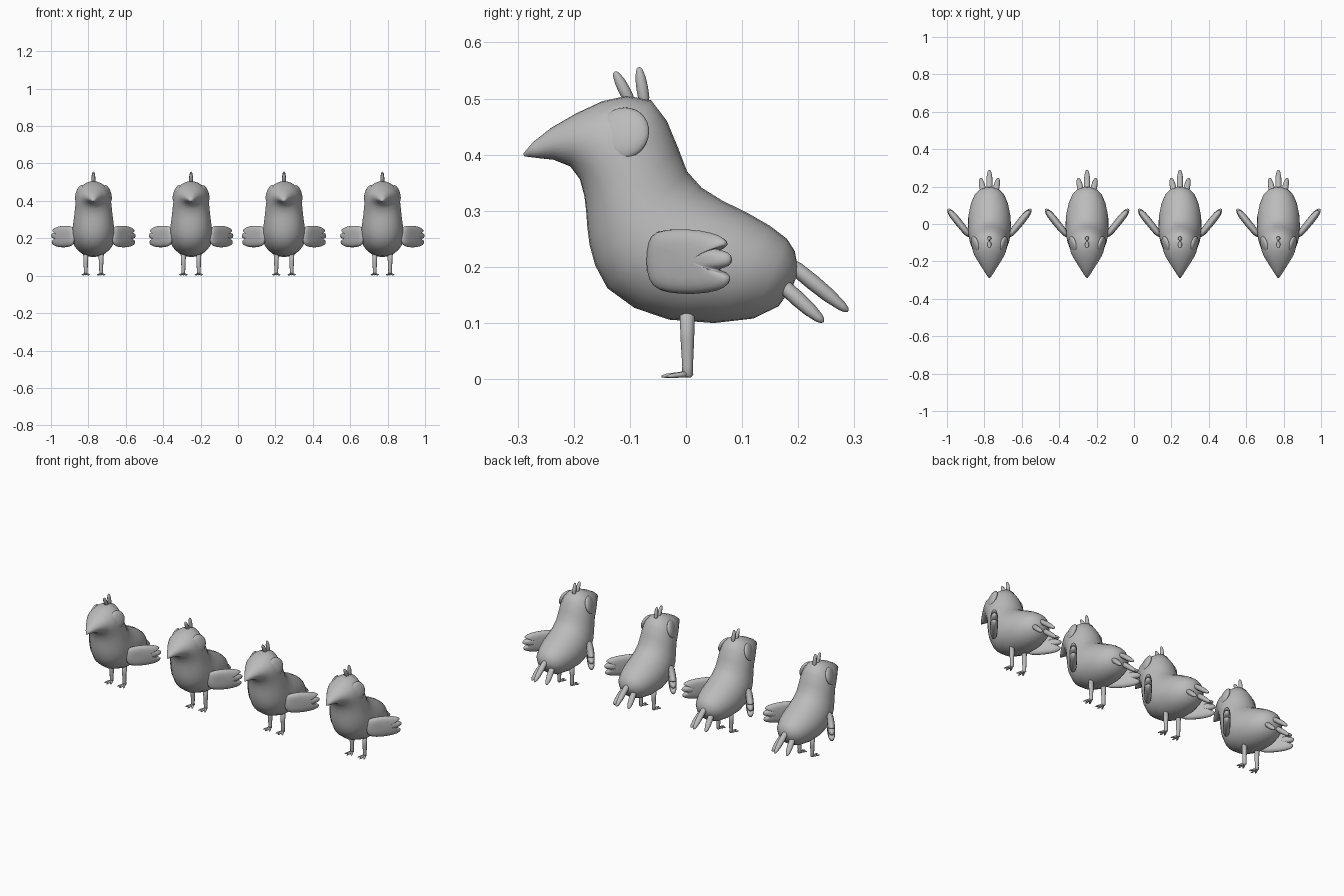
import bpy, bmesh, math
from mathutils import Vector, Matrix

if "Cube" in bpy.data.objects:
    bpy.data.objects.remove(bpy.data.objects["Cube"])

grey = bpy.data.materials.new("plain grey")
grey.diffuse_color = (0.5, 0.5, 0.5, 1)
grey.use_nodes = True
grey.node_tree.nodes["Principled BSDF"].inputs["Base Color"].default_value = grey.diffuse_color
parts = []


def finish(name, bm, subsurf=0):
    bmesh.ops.recalc_face_normals(bm, faces=bm.faces)
    mesh = bpy.data.meshes.new(name)
    bm.to_mesh(mesh)
    bm.free()
    mesh.materials.append(grey)
    for p in mesh.polygons:
        p.use_smooth = True
    parts.append((name, mesh, subsurf))


def loft(bm, rings, n):
    """Skin rings given as (centre, half axis a, half axis b), capped at both ends."""
    loops = []
    for c, a, b in rings:
        loops.append([bm.verts.new(c + a * math.cos(2 * math.pi * i / n) + b * math.sin(2 * math.pi * i / n))
                      for i in range(n)])
    for p, q in zip(loops, loops[1:]):
        for i in range(n):
            j = (i + 1) % n
            bm.faces.new((p[i], p[j], q[j], q[i]))
    bm.faces.new(loops[0])
    bm.faces.new(loops[-1])


def tube(bm, start, end, profile, n=12, flat=1.0):
    """Straight tapered tube; profile holds (fraction along, radius)."""
    s, e = Vector(start), Vector(end)
    d = (e - s).normalized()
    up = Vector((0, 0, 1)) if abs(d.z) < 0.95 else Vector((0, 1, 0))
    side = d.cross(up).normalized()
    up = side.cross(d)
    loft(bm, [(s.lerp(e, t), side * r, up * r * flat) for t, r in profile], n)


def feather(r):
    return [(0, r * .3), (.05, r * .65), (.2, r * .95), (.45, r), (.7, r * .9), (.9, r * .62), (.97, r * .4), (1, r * .12)]


# Body, head and beak: one loft of (back y, back z, belly y, belly z, half width)
sections = [
    (-.290, .402, -.288, .397, .003), (-.272, .423, -.264, .394, .018),
    (-.240, .448, -.236, .391, .037), (-.195, .474, -.206, .379, .061),
    (-.150, .495, -.189, .356, .079), (-.105, .505, -.181, .326, .089),
    (-.062, .497, -.178, .300, .094), (-.034, .460, -.176, .272, .098),
    (-.014, .412, -.172, .240, .102), (.002, .370, -.162, .203, .107),
    (.028, .341, -.140, .162, .112), (.065, .318, -.092, .127, .115),
    (.110, .296, -.030, .106, .113), (.150, .273, .050, .100, .101),
    (.180, .250, .120, .108, .081), (.194, .228, .165, .130, .055),
    (.198, .205, .190, .165, .026), (.199, .192, .196, .180, .008)]
bm = bmesh.new()
rings = []
for y1, z1, y2, z2, w in sections:
    t, b = Vector((0, y1, z1)), Vector((0, y2, z2))
    rings.append(((t + b) / 2, Vector((w, 0, 0)), (t - b) / 2))
loft(bm, rings, 28)
finish("body", bm)

# Wing outline: (fraction along the wing, height), with three feather tips
outline = [(.0, .21), (.03, .25), (.10, .267), (.35, .271), (.65, .268), (.85, .259), (.94, .247), (.93, .238),
           (.82, .235), (.82, .231), (.95, .229), (1.0, .214), (.96, .200), (.83, .196), (.83, .191),
           (.95, .187), (.975, .175), (.92, .160), (.72, .150), (.40, .148), (.14, .154), (.03, .172)]
root, tip = Vector((.098, -.074, 0)), Vector((.228, .087, 0))
along = tip - root
normal = Vector((along.y, -along.x, 0)).normalized()

for s, side in ((1, "right"), (-1, "left")):
    mirror = Matrix.Scale(s, 4, (1, 0, 0))

    # Pillow-shaped wing
    bm = bmesh.new()
    loops = []
    for scale, depth in ((.55, -.02), (.86, -.013), (1, 0), (.86, .013), (.55, .02)):
        loop = []
        for u, z in outline:
            u, z = .48 + (u - .48) * scale, .21 + (z - .21) * scale
            loop.append(bm.verts.new(root + along * u + normal * depth + Vector((0, 0, z))))
        loops.append(loop)
    n = len(outline)
    for p, q in zip(loops, loops[1:]):
        for i in range(n):
            j = (i + 1) % n
            bm.faces.new((p[i], p[j], q[j], q[i]))
    bm.faces.new(loops[0])
    bm.faces.new(loops[-1])
    bm.transform(mirror)
    finish(side + "_wing", bm, 1)

    # Eye disc
    bm = bmesh.new()
    bmesh.ops.create_uvsphere(bm, u_segments=28, v_segments=12, radius=1)
    turn = Vector((1, -.28, .3)).to_track_quat('Z', 'Y').to_matrix().to_4x4()
    bm.transform(mirror @ Matrix.Translation((.075, -.112, .438)) @ turn @ Matrix.Diagonal((.048, .048, .016, 1)))
    finish(side + "_eye", bm)

    # Leg with three toes
    bm = bmesh.new()
    x = .041
    tube(bm, (x, .002, .135), (x, .003, .003), [(0, .014), (.5, .012), (.85, .0095), (.97, .010), (1, .006)])
    for dx, dy in ((-.021, -.034), (0, -.044), (.021, -.034)):
        tube(bm, (x, .004, .009), (x + dx, dy, .005),
             [(0, .008), (.4, .006), (.8, .005), (1, .002)], 8, .8)
    bm.transform(mirror)
    finish(side + "_leg", bm)

    # Outer tail feather
    bm = bmesh.new()
    tube(bm, (.030, .160, .178), (.047, .245, .102), feather(.0165), flat=.85)
    bm.transform(mirror)
    finish(side + "_tail_feather", bm)

# Middle tail feather
bm = bmesh.new()
tube(bm, (0, .175, .214), (0, .289, .121), feather(.0165), flat=.85)
finish("middle_tail_feather", bm)

# Crest feathers
bm = bmesh.new()
tube(bm, (0, -.097, .490), (0, -.127, .548), feather(.0105))
tube(bm, (0, -.073, .487), (0, -.084, .556), feather(.0105))
finish("crest", bm)

# Row of four birds
for k, cx in enumerate((-.773, -.251, .246, .772)):
    for name, mesh, subsurf in parts:
        ob = bpy.data.objects.new(f"{name}_{k + 1}", mesh)
        ob.location.x = cx
        bpy.context.collection.objects.link(ob)
        if subsurf:
            ob.modifiers.new("smooth", 'SUBSURF').levels = subsurf
            ob.modifiers["smooth"].render_levels = subsurf
